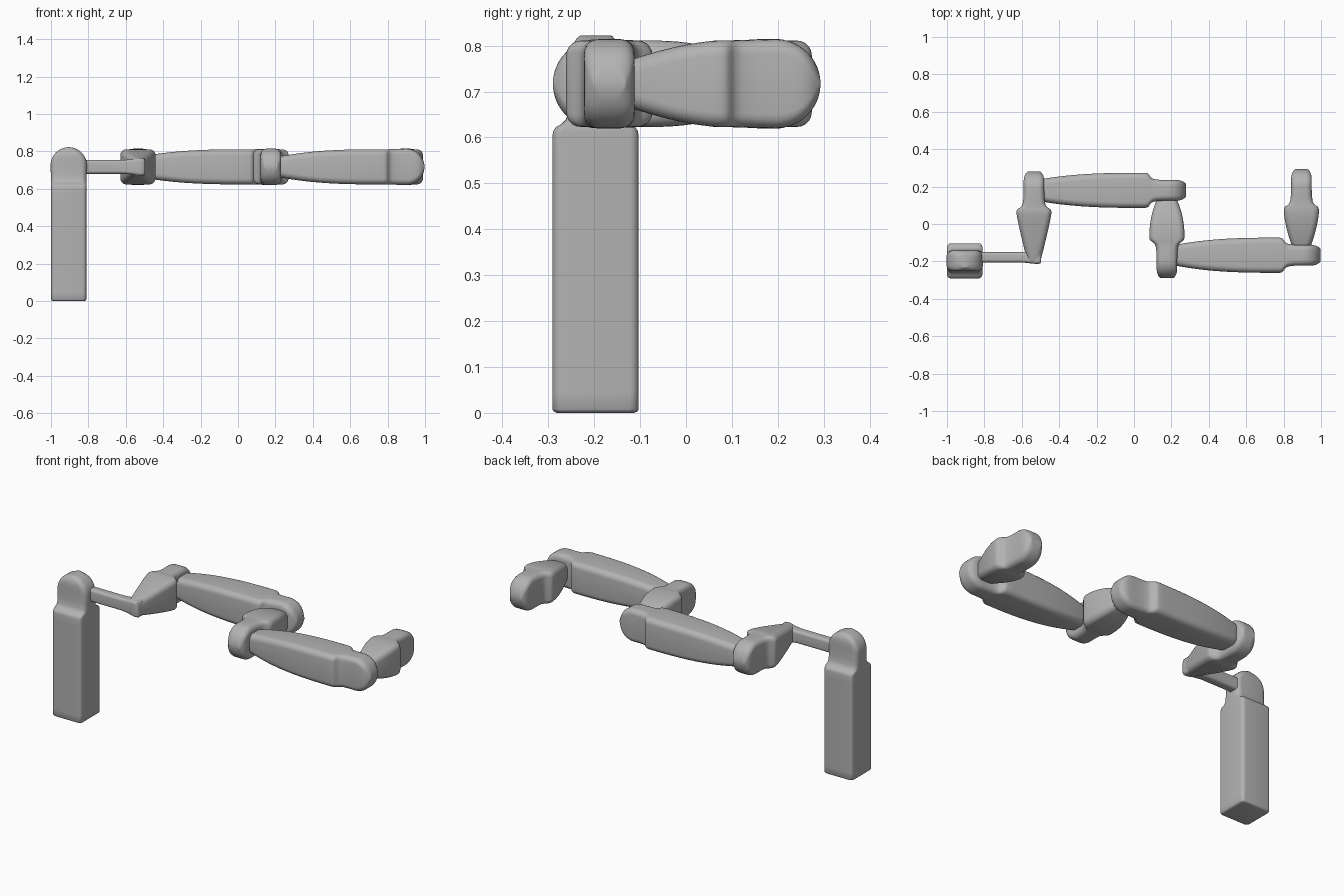
import bpy, bmesh, math
from mathutils import Vector

if "Cube" in bpy.data.objects:
    bpy.data.objects.remove(bpy.data.objects["Cube"])

grey = bpy.data.materials.new("plain_grey")
grey.diffuse_color = (0.45, 0.45, 0.45, 1)
grey.use_nodes = True
grey.node_tree.nodes["Principled BSDF"].inputs["Base Color"].default_value = grey.diffuse_color
Z = 0.717


def ring_points(w, h, r, n=5):
    """Rounded rectangle outline with half sizes w, h."""
    r = min(r, w * 0.9, h * 0.9)
    pts = []
    for k, (sx, sy) in enumerate(((1, 1), (-1, 1), (-1, -1), (1, -1))):
        for i in range(n + 1):
            a = math.pi / 2 * (k + i / n)
            pts.append((sx * (w - r) + r * math.cos(a), sy * (h - r) + r * math.sin(a)))
    return pts


def loft(name, rows, origin, along, side, up):
    """Skin rows of (distance, half width, half height, corner radius)."""
    o, d, s, u = map(Vector, (origin, along, side, up))
    bm = bmesh.new()
    rings = [[bm.verts.new(o + d * t + s * x + u * y) for x, y in ring_points(w, h, r)]
             for t, w, h, r in rows]
    for a, b in zip(rings, rings[1:]):
        for i in range(len(a)):
            j = (i + 1) % len(a)
            bm.faces.new((a[i], a[j], b[j], b[i]))
    bm.faces.new(rings[0])
    bm.faces.new(rings[-1])
    bmesh.ops.recalc_face_normals(bm, faces=bm.faces)
    me = bpy.data.meshes.new(name)
    bm.to_mesh(me)
    bm.free()
    me.materials.append(grey)
    ob = bpy.data.objects.new(name, me)
    bpy.context.collection.objects.link(ob)
    bpy.context.view_layer.objects.active = ob
    ob.select_set(True)
    bpy.ops.object.shade_smooth_by_angle(angle=math.radians(50))
    ob.select_set(False)


def link_rows(length, w0, h0, power, body_r, full=0.094):
    """Rounded tongue at the tip, a step, then a body easing down to w0, h0."""
    R, rows = 0.097, []
    for i in range(1, 13):                                   # round tongue tip
        a = math.pi / 2 * i / 12
        t = R * (1 - math.cos(a))
        w = 0.055 - 0.02 * (1 - min(1, t / 0.06)) ** 3
        rows.append((t, w, R * math.sin(a), 0.03))
    rows.insert(0, (0, 0.033, 0.004, 0.003))
    rows += [(0.14, 0.056, 0.096, 0.03), (0.17, 0.060, 0.095, 0.03),
             (0.183, 0.065, 0.0945, 0.028), (0.193, 0.075, 0.094, 0.026),
             (0.200, 0.087, full, body_r), (0.208, 0.092, full, body_r),
             (0.218, full, full, body_r)]
    n = 16
    for i in range(1, n + 1):                                # body
        s = i / n
        k = s ** power
        rows.append((0.218 + (length - 0.226) * s, full + (w0 - full) * k,
                     full + (h0 - full) * k, body_r))
    rows.append((length - 0.003, w0 - 0.003, h0 - 0.003, body_r))
    rows.append((length, w0 - 0.01, h0 - 0.01, body_r))      # softened end
    return rows


# upright base post
loft("base_post", link_rows(0.822, 0.094, 0.094, 1, 0.02),
     (-0.905, -0.197, 0.822), (0, 0, -1), (0, 1, 0), (1, 0, 0))

# thin rod from the base to the first link's elbow
loft("elbow_rod", [(0, 0.027, 0.037, 0.015), (0.26, 0.027, 0.037, 0.015),
                   (0.32, 0.032, 0.042, 0.015), (0.345, 0.036, 0.047, 0.015),
                   (0.365, 0.034, 0.046, 0.015), (0.372, 0.026, 0.038, 0.015)],
     (-0.868, -0.178, Z), (1, 0, 0), (0, 1, 0), (0, 0, 1))

# arm links: tip position, direction back from the tip, length, end size, ease
links = [
    ("first_short_link", (-0.535, 0.28), (0, -1), 0.49, 0.034, 0.044, 1.15),
    ("first_long_link", (0.278, 0.18), (-1, 0), 0.78, 0.060, 0.060, 2.8),
    ("second_short_link", (0.176, -0.29), (0, 1), 0.425, 0.055, 0.055, 2.2),
    ("second_long_link", (0.997, -0.167), (-1, 0), 0.785, 0.055, 0.055, 2.8),
    ("end_link", (0.895, 0.293), (0, -1), 0.42, 0.050, 0.053, 1.6),
]
for name, (x, y), (dx, dy), length, w0, h0, power in links:
    loft(name, link_rows(length, w0, h0, power, 0.032),
         (x, y, Z), (dx, dy, 0), (-dy, dx, 0), (0, 0, 1))
